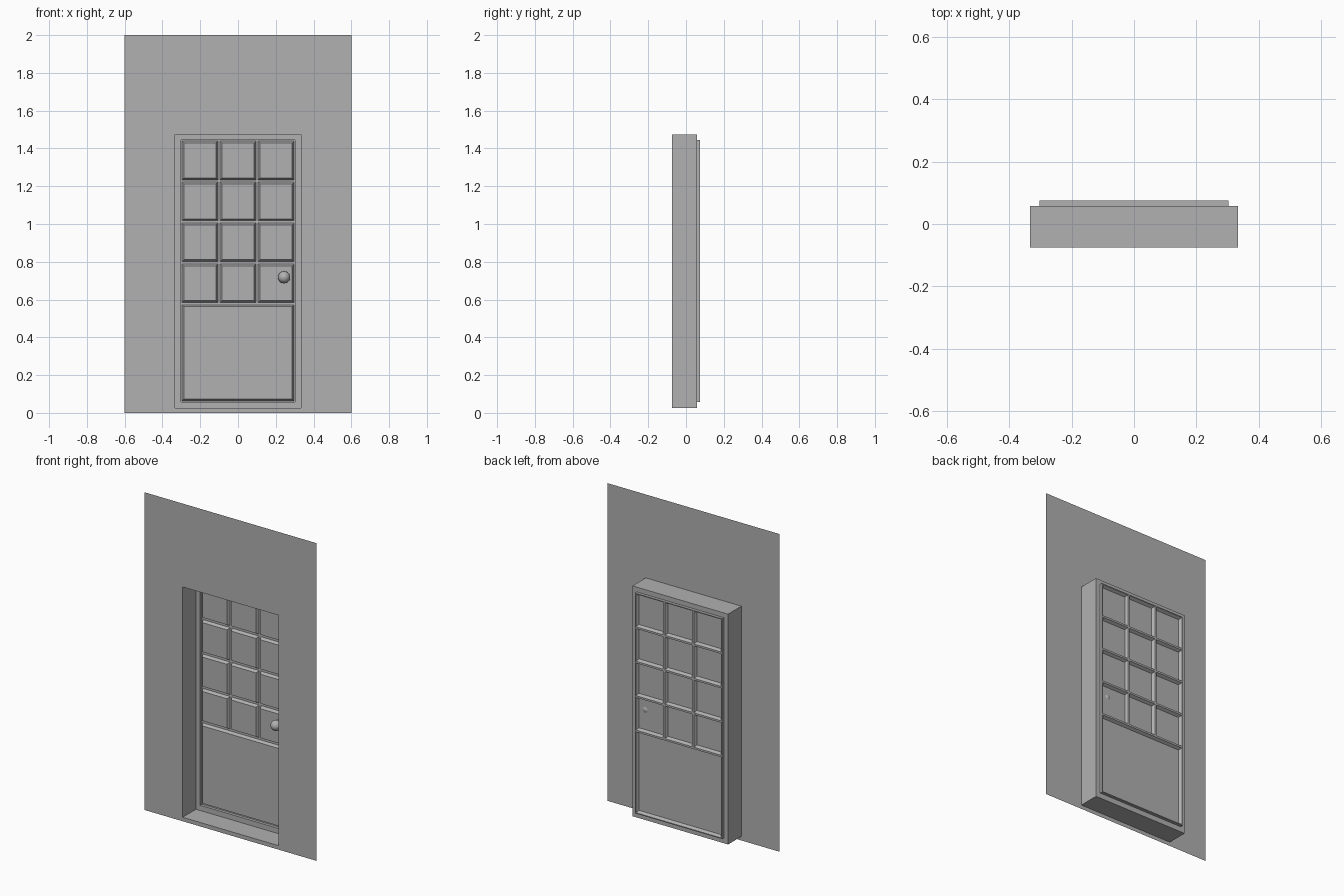
import bpy, bmesh, math

if "Cube" in bpy.data.objects:
    bpy.data.objects.remove(bpy.data.objects["Cube"])

FRONT, RIM, BACK = -0.075, 0.057, 0.075      # depths of the wall, frame rim and groove bottom
OUT = (-0.333, 0.333, 0.025, 1.475)          # wall opening
IN = (-0.303, 0.303, 0.058, 1.445)           # door leaf

grey = bpy.data.materials.new("dark_grey")
grey.diffuse_color = (0.44, 0.44, 0.44, 1)
grey.use_nodes = True
grey.node_tree.nodes["Principled BSDF"].inputs["Base Color"].default_value = grey.diffuse_color


def loop(bm, rect, y, inset=0.0):
    x0, x1, z0, z1 = rect
    x0, x1, z0, z1 = x0 + inset, x1 - inset, z0 + inset, z1 - inset
    return [bm.verts.new((x, y, z)) for x, z in ((x0, z0), (x1, z0), (x1, z1), (x0, z1))]


def bridge(bm, loops):
    for a, b in zip(loops, loops[1:]):
        for i in range(4):
            j = (i + 1) % 4
            bm.faces.new((a[i], a[j], b[j], b[i]))


def finish(bm, name):
    bmesh.ops.remove_doubles(bm, verts=bm.verts, dist=1e-5)
    mesh = bpy.data.meshes.new(name)
    bm.to_mesh(mesh)
    bm.free()
    mesh.materials.append(grey)
    obj = bpy.data.objects.new(name, mesh)
    bpy.context.collection.objects.link(obj)
    return obj


# Thin wall sheet with the door opening
bm = bmesh.new()
bridge(bm, [loop(bm, (-0.6, 0.6, 0.0, 2.0), FRONT), loop(bm, OUT, FRONT)])
finish(bm, "wall")

# Deep reveal, flat rim and the step behind it
bm = bmesh.new()
bridge(bm, [loop(bm, OUT, FRONT), loop(bm, OUT, RIM), loop(bm, IN, RIM), loop(bm, IN, BACK)])
finish(bm, "door_frame")

# Door leaf: each panel rises from the grooves between the cells
x0, x1, z0, z1 = IN
mid = 0.578
w, h = (x1 - x0) / 3, (z1 - mid) / 4
cells = [(x0 + i * w, x0 + (i + 1) * w, mid + k * h, mid + (k + 1) * h)
         for i in range(3) for k in range(4)]
cells.append((x0, x1, z0, mid))
bm = bmesh.new()
for c in cells:
    pane = loop(bm, c, RIM, 0.016)
    bridge(bm, [loop(bm, c, BACK), loop(bm, c, BACK, 0.006), pane])
    bm.faces.new(pane)
finish(bm, "door_leaf")

# Round knob on a short neck
bpy.ops.mesh.primitive_uv_sphere_add(segments=24, ring_count=12, radius=0.032,
                                     location=(0.244, 0.03, 0.718), rotation=(math.pi / 2, 0, 0))
knob = bpy.context.object
knob.name = "knob"
knob.data.materials.append(grey)
bpy.ops.object.shade_smooth()
bpy.ops.mesh.primitive_cylinder_add(vertices=24, radius=0.022, depth=0.022,
                                    location=(0.244, 0.046, 0.718), rotation=(math.pi / 2, 0, 0))
neck = bpy.context.object
neck.name = "knob_neck"
neck.data.materials.append(grey)
bpy.ops.object.shade_smooth_by_angle()
